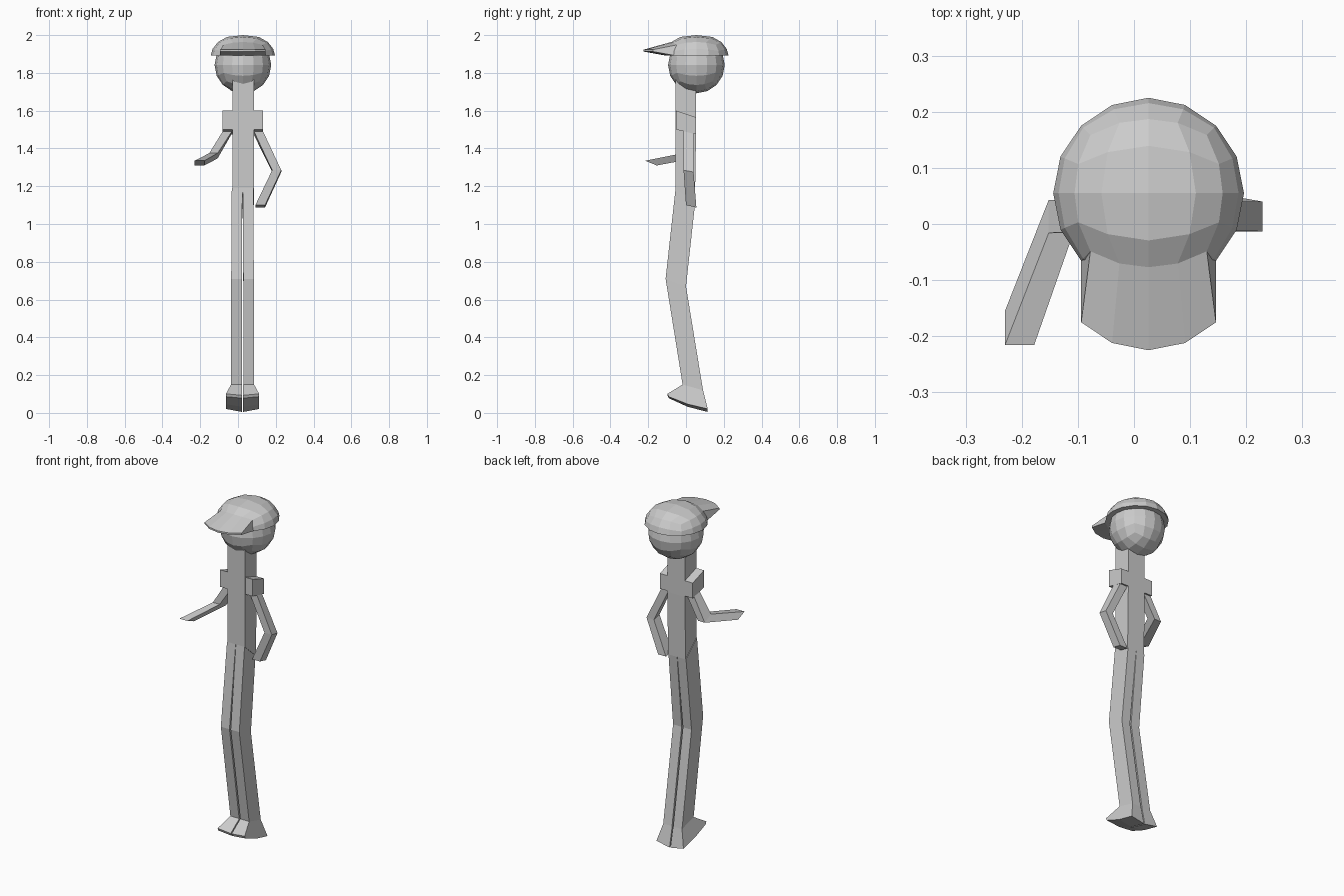
import bpy, bmesh, math
from mathutils import Vector

if "Cube" in bpy.data.objects:
    bpy.data.objects.remove(bpy.data.objects["Cube"])

CX = 0.026           # body mid line
HY = 0.055           # head centre in y


def finish(name, bm):
    bmesh.ops.recalc_face_normals(bm, faces=bm.faces)
    me = bpy.data.meshes.new(name)
    bm.to_mesh(me)
    bm.free()
    ob = bpy.data.objects.new(name, me)
    bpy.context.collection.objects.link(ob)
    return ob


def loft(name, sections):
    """Skin a chain of equal-sized point loops and cap both ends."""
    bm = bmesh.new()
    rings = [[bm.verts.new(p) for p in s] for s in sections]
    n = len(rings[0])
    for a, b in zip(rings, rings[1:]):
        for i in range(n):
            j = (i + 1) % n
            bm.faces.new((a[i], a[j], b[j], b[i]))
    bm.faces.new(rings[0])
    bm.faces.new(rings[-1])
    return finish(name, bm)


def slab(x0, x1, front, back):
    """Four-point section; front and back are (y, z)."""
    return [(x0, *front), (x1, *front), (x1, *back), (x0, *back)]


def cube_ball():
    """Unit ball made from a cube with a 4 x 4 grid on each side."""
    bm = bmesh.new()
    bmesh.ops.create_cube(bm, size=2)
    bmesh.ops.subdivide_edges(bm, edges=bm.edges[:], cuts=3, use_grid_fill=True)
    for v in bm.verts:
        v.co = Vector([math.tan(c * math.pi / 4) for c in v.co]).normalized()
    return bm


def cap_point(d):
    """Flattened dome mapped from a unit direction."""
    h = math.hypot(d.x, d.y)
    s = 0.17 * h ** 0.73 / h if h > 1e-5 else 0
    return Vector((CX + d.x * s, HY + d.y * s, 1.893 + 0.107 * max(d.z, 0) ** 1.2))


# Head
bm = cube_ball()
for v in bm.verts:
    v.co = v.co * 0.15 + Vector((CX, HY, 1.842))
finish("head", bm)

# Cap dome: upper half of the ball
bm = cube_ball()
bmesh.ops.delete(bm, geom=[v for v in bm.verts if v.co.z < -0.01], context='VERTS')
for v in bm.verts:
    v.co = cap_point(v.co)
bmesh.ops.holes_fill(bm, edges=[e for e in bm.edges if e.is_boundary], sides=0)
finish("cap", bm)

# Cap visor: the front of the dome drawn out to a thin edge
sections = []
for k in range(-2, 3):
    t = math.tan(k * math.pi / 8)if abs(k) < 2 else k / 2
    t = math.tan(k * math.pi / 8)
    upper = cap_point(Vector((t, -1, 1)).normalized())
    lower = cap_point(Vector((t, -1, 0)).normalized())
    tip_y = lower.y - 0.11
    sections.append([upper, (lower.x, tip_y, 1.923), (lower.x, tip_y, 1.913), lower])
loft("cap_visor", sections)

# Torso with neck
loft("torso", [slab(-0.03, 0.084, (-0.055, 1.19), (0.047, 1.10)),
               slab(-0.03, 0.084, (-0.055, 1.50), (0.053, 1.47)),
               slab(-0.03, 0.084, (-0.055, 1.79), (0.053, 1.79))])

# Shoulders
for name, x0, x1 in (("left_shoulder", -0.081, -0.029), ("right_shoulder", 0.083, 0.132)):
    loft(name, [[(x, -0.052, 1.50), (x, -0.052, 1.60), (x, 0.053, 1.565), (x, 0.053, 1.475)]
                for x in (x0, x1)])

# Legs and feet
for name, s in (("left", -1), ("right", 1)):
    def X(d):
        return CX - 0.002 + s * d
    loft(name + "_leg", [slab(X(0.001), X(0.057), (-0.055, 1.19), (0.047, 1.10)),
                         slab(X(0.004), X(0.060), (-0.108, 0.71), (0.0, 0.67)),
                         slab(X(0.004), X(0.061), (-0.018, 0.15), (0.09, 0.12))])
    side = [(-0.018, 0.15), (0.09, 0.12), (0.115, 0.005), (0.01, 0.032),
            (-0.092, 0.078), (-0.098, 0.093)]
    wide = [0.061, 0.061, 0.088, 0.088, 0.088, 0.088]
    lift = [0, 0, 0.016, 0.014, 0.008, 0.008]
    loft(name + "_foot", [[(X(0.003), y, z) for y, z in side],
                          [(X(w), y, z + l) for (y, z), w, l in zip(side, wide, lift)]])

# Raised arm, forearm pointing forward
loft("left_arm", [slab(-0.078, -0.029, (-0.012, 1.495), (0.04, 1.485)),
                  slab(-0.152, -0.108, (-0.016, 1.375), (0.043, 1.347)),
                  slab(-0.230, -0.178, (-0.216, 1.335), (-0.155, 1.31))])

# Hanging arm, bent towards the hip
loft("right_arm", [slab(0.080, 0.128, (-0.012, 1.50), (0.04, 1.48)),
                   slab(0.181, 0.229, (-0.013, 1.285), (0.04, 1.275)),
                   slab(0.092, 0.143, (0.0, 1.10), (0.055, 1.087))])
